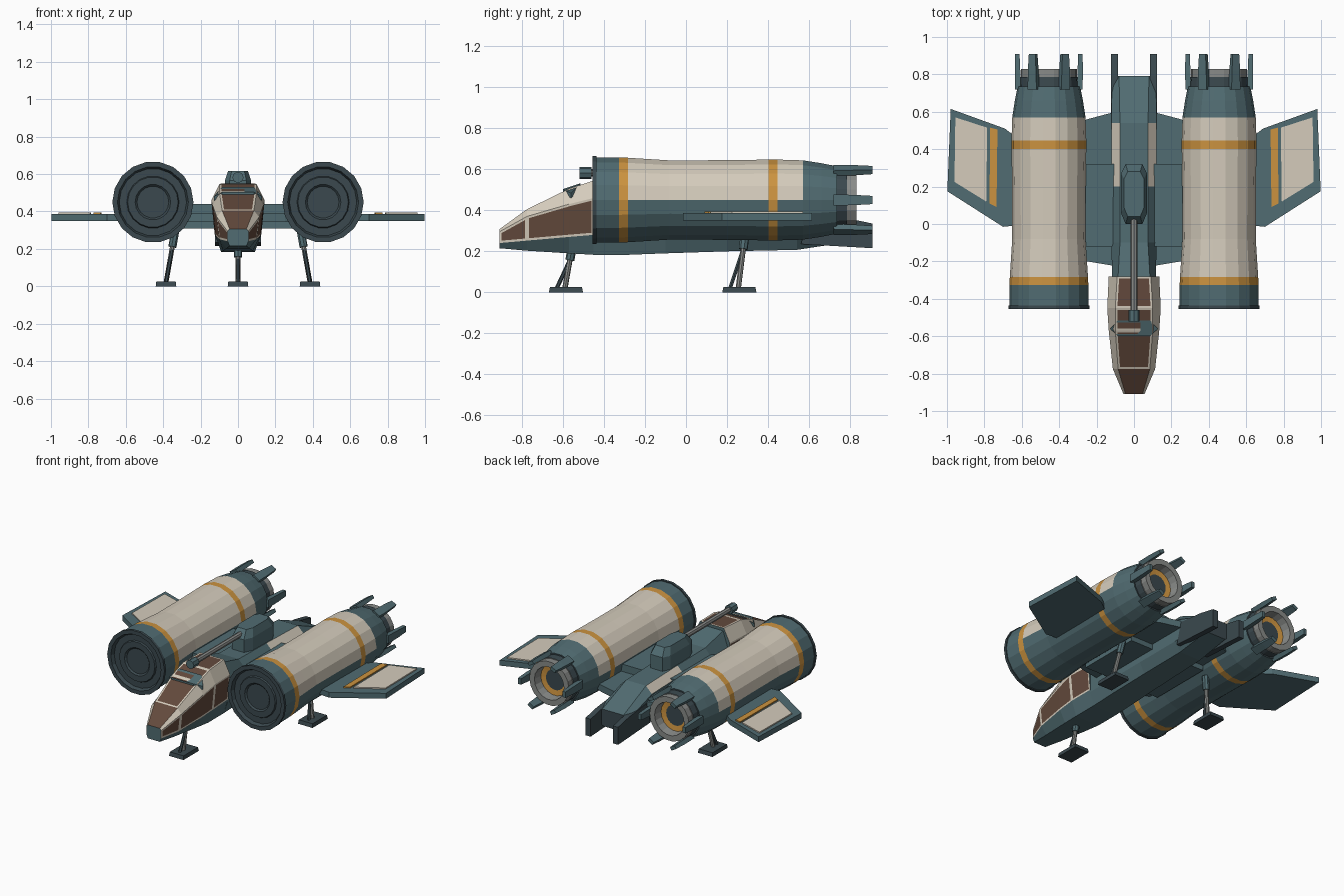
import bpy, bmesh, math
from mathutils import Vector, Matrix

if "Cube" in bpy.data.objects:
    bpy.data.objects.remove(bpy.data.objects["Cube"], do_unlink=True)


def material(name, *rgb):
    m = bpy.data.materials.new(name)
    m.use_nodes = True
    m.diffuse_color = (*rgb, 1)
    m.node_tree.nodes["Principled BSDF"].inputs["Base Color"].default_value = (*rgb, 1)
    return m


TEAL, BEIGE, ORANGE, BROWN, DARK, GREY = range(6)
MATS = [material("teal hull", .082, .15, .168), material("beige panel", .66, .60, .50),
        material("orange stripe", .60, .29, .05), material("brown glass", .125, .068, .046),
        material("dark teal", .043, .066, .077), material("grey metal", .25, .26, .25)]


def finish(name, bm):
    bmesh.ops.recalc_face_normals(bm, faces=bm.faces)
    me = bpy.data.meshes.new(name)
    for m in MATS:
        me.materials.append(m)
    bm.to_mesh(me)
    bm.free()
    ob = bpy.data.objects.new(name, me)
    bpy.context.collection.objects.link(ob)
    return ob


def mirror(ob):
    """Copy a left-hand part to the right-hand side."""
    me = ob.data.copy()
    me.transform(Matrix.Scale(-1, 4, (1, 0, 0)))
    me.flip_normals()
    copy = bpy.data.objects.new(ob.name.replace("left", "right"), me)
    bpy.context.collection.objects.link(copy)


def loft(rings, rule, caps=(TEAL, TEAL)):
    """Skin closed rings; rule(i, j) gives the colour of each face."""
    bm = bmesh.new()
    vs = [[bm.verts.new(p) for p in ring] for ring in rings]
    n = len(vs[0])
    grid = {}
    for i in range(len(vs) - 1):
        for j in range(n):
            k = (j + 1) % n
            f = bm.faces.new((vs[i][j], vs[i][k], vs[i + 1][k], vs[i + 1][j]))
            f.material_index = rule(i, j)
            grid[i, j] = f
    for ring, mat in zip((vs[0], vs[-1]), caps):
        bm.faces.new(ring).material_index = mat
    return bm, grid


def prism(name, pts, axis, lo, hi, mat, taper=1):
    """Extrude a 2D outline along x or z, optionally tapering the far end."""
    c = sum((Vector(p) for p in pts), Vector((0, 0))) / len(pts)
    far = [c + (Vector(p) - c) * taper for p in pts]
    put = (lambda p, h: (h, *p)) if axis == "x" else (lambda p, h: (*p, h))
    bm, _ = loft([[put(p, lo) for p in pts], [put(p, hi) for p in far]],
                 lambda i, j: mat, (mat, mat))
    return finish(name, bm)


def box(name, x, y, z, mat, taper=1):
    return prism(name, [(x[0], y[0]), (x[1], y[0]), (x[1], y[1]), (x[0], y[1])],
                 "z", *z, mat, taper)


def rod(name, a, b, r, mat, sides=8):
    a, b = Vector(a), Vector(b)
    bm = bmesh.new()
    bmesh.ops.create_cone(bm, cap_ends=True, segments=sides, radius1=r, radius2=r, depth=(b - a).length)
    turn = (b - a).to_track_quat("Z", "Y").to_matrix().to_4x4()
    bm.transform(Matrix.Translation((a + b) / 2) @ turn)
    for f in bm.faces:
        f.material_index = mat
    return finish(name, bm)


def hull_ring(y, *half):
    return [(x, y, z) for x, z in half] + [(-x, y, z) for x, z in reversed(half)]


# Cockpit: faceted nose with inset windows
nose = [hull_ring(-.91, (.045, .215), (.055, .24), (.056, .295), (.045, .307)),
        hull_ring(-.775, (.06, .203), (.1, .252), (.113, .37), (.085, .405)),
        hull_ring(-.57, (.08, .19), (.12, .27), (.135, .43), (.1, .505)),
        hull_ring(-.45, (.09, .183), (.125, .28), (.143, .46), (.1, .545)),
        hull_ring(-.28, (.09, .183), (.12, .285), (.135, .46), (.09, .55))]
bm, grid = loft(nose, lambda i, j: TEAL if j in (0, 6, 7) else BEIGE)
panes = [[(i, 3)] for i in range(4)]
for side in (1, 5):
    panes += [[(0, side)], [(1, side), (2, side)], [(3, side)]]
for pane in panes:
    faces = [grid[k] for k in pane]
    ring = bmesh.ops.inset_region(bm, faces=faces, thickness=.011, use_even_offset=True)
    for f in ring["faces"]:
        f.material_index = BEIGE
    for f in faces:
        f.material_index = BROWN
finish("cockpit", bm)

# Brow plate across the canopy
brow = [(-.085, -.6), (.085, -.6), (.128, -.56), (.085, -.515), (-.085, -.515), (-.128, -.56)]
bm, _ = loft([[(x, y, .505 + (y + .57) * .33 + h - max(0, abs(x) - .09) * .9) for x, y in brow]
              for h in (-.015, .008)], lambda i, j: TEAL)
finish("canopy_brow", bm)

# Main body with beige deck strips on the chamfers
body = [hull_ring(-.28, (.09, .183), (.118, .27), (.118, .43), (.085, .53)),
        hull_ring(-.1, (.09, .19), (.12, .27), (.12, .43), (.075, .48)),
        hull_ring(.2, (.085, .2), (.12, .27), (.12, .43), (.075, .475)),
        hull_ring(.54, (.08, .207), (.12, .27), (.12, .42), (.075, .465)),
        hull_ring(.79, (.075, .245), (.118, .28), (.118, .34), (.08, .36))]
bm, _ = loft(body, lambda i, j: BEIGE if i == 2 and j in (2, 4) else TEAL, (TEAL, DARK))
finish("body", bm)
mirror(prism("tail_prong_left", [(.56, .235), (.91, .215), (.91, .335), (.79, .36), (.6, .38)],
             "x", .085, .123, DARK))

# Turret and its gun
turret = [(-.045, 0), (.045, 0), (.07, .06), (.07, .27), (.045, .32), (-.045, .32), (-.07, .27), (-.07, .06)]
prism("turret_base", turret, "z", .45, .565, TEAL)
prism("turret_top", turret, "z", .565, .617, TEAL, .75)
rod("gun_barrel", (0, .06, .582), (0, -.47, .582), .018, GREY)
rod("gun_muzzle", (0, -.46, .582), (0, -.52, .582), .03, TEAL)

# Wing roots, pylons and wings
mirror(prism("wing_root_left", [(.1, -.225), (.25, -.2), (.32, -.17), (.32, .53), (.25, .56), (.1, .6)],
             "z", .345, .39, TEAL))
mirror(box("pylon_left", (.1, .29), (-.12, .32), (.31, .44), TEAL))
mirror(prism("wing_left", [(.6, -.005), (.7, -.015), (.998, .175), (.98, .615), (.69, .51), (.6, .44)],
             "z", .35, .387, TEAL))
mirror(prism("wing_panel_left", [(.79, .12), (.96, .225), (.955, .57), (.785, .515)],
             "z", .386, .395, BEIGE))
mirror(prism("wing_stripe_left", [(.735, .09), (.772, .11), (.77, .515), (.73, .505)],
             "z", .386, .395, ORANGE))

# Engines: lathed profile of (y, radius, colour of the band that follows)
SPLIT = -1
profile = [(-.432, .001, DARK), (-.432, .085, DARK), (-.442, .095, DARK), (-.442, .135, DARK),
           (-.432, .14, DARK), (-.432, .18, DARK), (-.455, .19, DARK), (-.455, .217, DARK),
           (-.437, .217, DARK), (-.437, .211, TEAL), (-.327, .211, ORANGE), (-.283, .209, SPLIT),
           (-.19, .203, SPLIT), (-.08, .196, SPLIT), (.2, .197, SPLIT), (.402, .2, ORANGE),
           (.447, .2, SPLIT), (.57, .196, TEAL), (.66, .182, TEAL), (.735, .167, DARK),
           (.735, .158, DARK), (.785, .155, GREY), (.785, .15, GREY), (.83, .15, GREY),
           (.83, .112, GREY), (.77, .105, ORANGE), (.765, .07, DARK), (.765, .001, DARK)]
SIDES = 18
CX, CZ = .455, .45


def engine_colour(i, j):
    c = profile[i][2]
    return c if c != SPLIT else (BEIGE if j < SIDES // 2 else TEAL)


rings = [[(CX + r * math.cos(j * math.tau / SIDES), y, CZ + r * math.sin(j * math.tau / SIDES))
          for j in range(SIDES)] for y, r, _ in profile]
bm, _ = loft(rings, engine_colour, (DARK, DARK))
mirror(finish("engine_left", bm))

# Six nozzle vanes round each engine
for k in range(6):
    turn = Matrix.Translation((CX, 0, CZ)) @ Matrix.Rotation(k * math.tau / 6, 4, "Y")
    ends = [(.72, .15, .18, .027), (.82, .153, .182, .025), (.91, .157, .18, .02)]
    bm, _ = loft([[turn @ Vector(p) for p in ((a, y, -w), (b, y, -w), (b, y, w), (a, y, w))]
                  for y, a, b, w in ends], lambda i, j: TEAL)
    mirror(finish(f"nozzle_vane_left_{k + 1}", bm))


# Landing gear: foot, piston, brace and sleeve
def gear(name, x, y, lean, top):
    head = Vector((x - lean, y + .03, top))
    ankle = Vector((x, y - .005, .02))
    knee = ankle.lerp(head, .68)
    return [box(name + "_foot", (x - .055, x + .055), (y - .083, y + .083), (0, .026), DARK, .94),
            rod(name + "_piston", ankle, knee, .013, GREY),
            rod(name + "_brace", (x, y - .045, .02), knee, .01, DARK, 6),
            rod(name + "_sleeve", knee, head, .022, TEAL)]


gear("front_gear", 0, -.585, 0, .22)
for part in gear("rear_gear_left", .385, .26, .05, .3):
    mirror(part)
